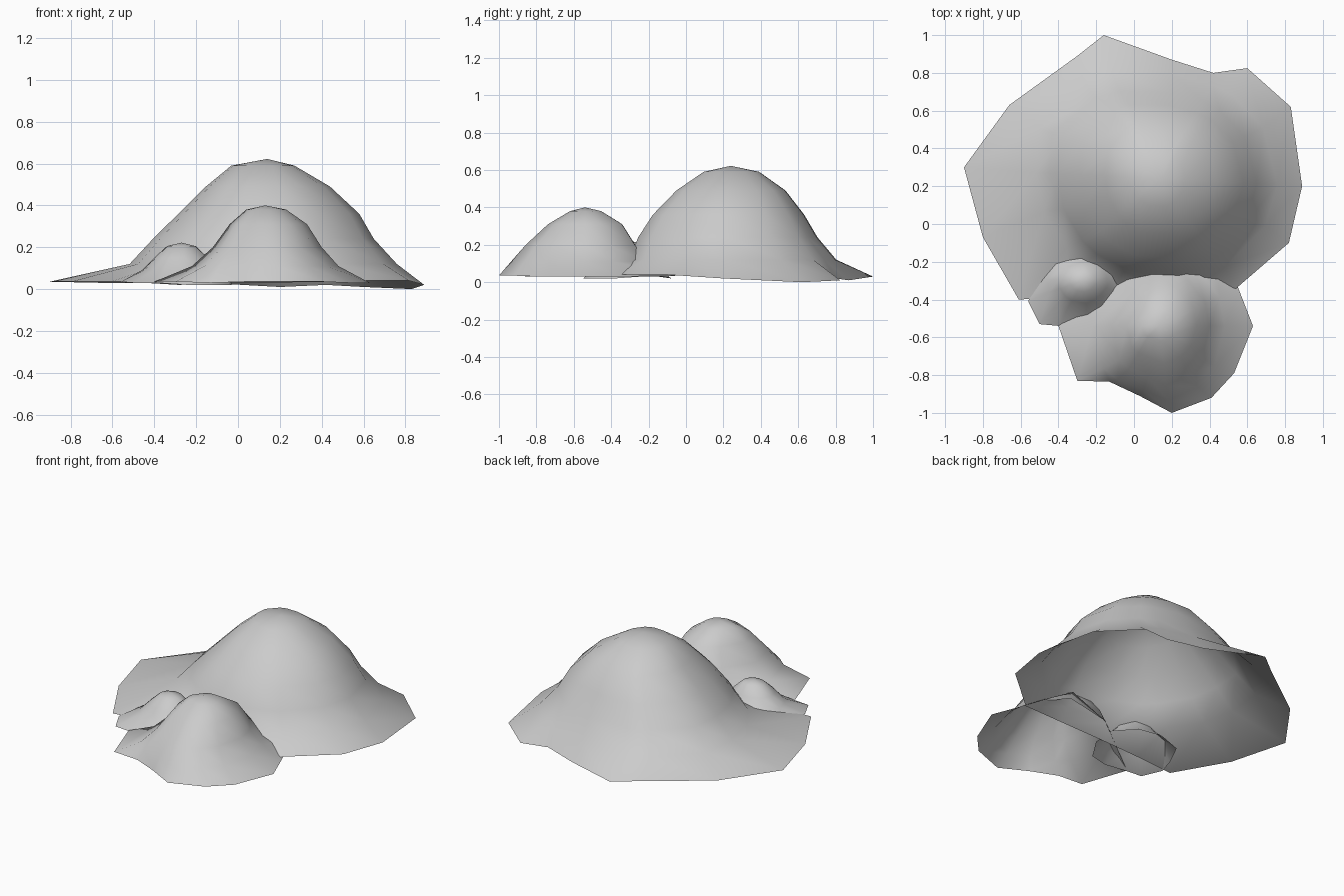
import bpy, bmesh, math


def mound(name, peak, levels, rim, bulge=0.0):
    """Open shell: peak, rings (z, left, right, front, back), irregular rim.
    bulge fills out the back left quarter."""
    cx, cy, cz = peak

    def angle(p):
        return math.atan2(p[1] - cy, p[0] - cx)

    def offset(level, a):
        z, left, right, front, back = level
        c, s = math.cos(a), math.sin(a)
        k = 1 + (bulge * abs(math.sin(2 * a)) if c < 0 < s else 0)
        return (k * c * (right if c > 0 else left),
                k * s * (back if s > 0 else front))

    rim = sorted(rim, key=angle)
    bm = bmesh.new()
    top = bm.verts.new(peak)
    rings = [[] for _ in levels]
    for p in rim:
        a = angle(p)
        # Shrink the rings where the rim is close
        reach = math.hypot(p[0] - cx, p[1] - cy)
        k = min(1, 0.91 * reach / math.hypot(*offset(levels[-1], a)))
        for ring, level in zip(rings, levels):
            dx, dy = offset(level, a)
            ring.append(bm.verts.new((cx + k * dx, cy + k * dy, level[0])))
    rings.append([bm.verts.new(p) for p in rim])
    n = len(rim)
    for i in range(n):
        j = (i + 1) % n
        bm.faces.new((top, rings[0][i], rings[0][j]))
        for a, b in zip(rings, rings[1:]):
            bm.faces.new((a[i], b[i], b[j], a[j]))
    for f in bm.faces:
        f.smooth = True
    mesh = bpy.data.meshes.new(name)
    bm.to_mesh(mesh)
    bm.free()
    obj = bpy.data.objects.new(name, mesh)
    bpy.context.collection.objects.link(obj)
    return obj


# Large mound at the back
mound("large_mound", (0.14, 0.24, 0.622),
      [(0.59, 0.17, 0.13, 0.15, 0.15),
       (0.49, 0.29, 0.30, 0.30, 0.29),
       (0.36, 0.42, 0.44, 0.43, 0.39),
       (0.24, 0.54, 0.51, 0.51, 0.46),
       (0.12, 0.65, 0.62, 0.56, 0.56)],
      [(-0.16, 1.0, 0.03), (0.2, 0.87, 0.01), (0.42, 0.80, 0.02),
       (0.60, 0.825, 0.01), (0.83, 0.62, 0.0), (0.89, 0.20, 0.02),
       (0.82, -0.10, 0.04), (0.53, -0.35, 0.04), (0.25, -0.36, 0.04),
       (-0.08, -0.37, 0.04), (-0.35, -0.385, 0.04), (-0.61, -0.40, 0.035),
       (-0.80, -0.07, 0.035), (-0.90, 0.30, 0.035), (-0.66, 0.63, 0.03),
       (-0.30, 0.89, 0.03)], bulge=0.12)

# Medium mound in front
mound("medium_mound", (0.13, -0.54, 0.40),
      [(0.38, 0.09, 0.10, 0.08, 0.10),
       (0.31, 0.17, 0.20, 0.20, 0.23),
       (0.20, 0.25, 0.27, 0.32, 0.31),
       (0.11, 0.35, 0.35, 0.40, 0.39)],
      [(-0.40, -0.54, 0.035), (-0.30, -0.83, 0.035), (-0.13, -0.835, 0.03),
       (0.03, -0.91, 0.035), (0.20, -1.0, 0.035), (0.41, -0.92, 0.035),
       (0.53, -0.79, 0.03), (0.63, -0.54, 0.03), (0.56, -0.36, 0.03),
       (0.43, -0.04, 0.035), (0.08, -0.17, 0.03), (-0.09, -0.30, 0.03)])

# Small mound at front left
mound("small_mound", (-0.27, -0.30, 0.222),
      [(0.205, 0.07, 0.07, 0.06, 0.06),
       (0.15, 0.13, 0.13, 0.12, 0.10),
       (0.09, 0.19, 0.18, 0.17, 0.14)],
      [(-0.56, -0.41, 0.035), (-0.50, -0.53, 0.03), (-0.39, -0.54, 0.03),
       (-0.24, -0.55, 0.02), (-0.12, -0.52, 0.02), (-0.03, -0.38, 0.02),
       (-0.03, -0.24, 0.03), (-0.14, -0.12, 0.03), (-0.28, -0.08, 0.02),
       (-0.45, -0.15, 0.03), (-0.52, -0.29, 0.03)])
